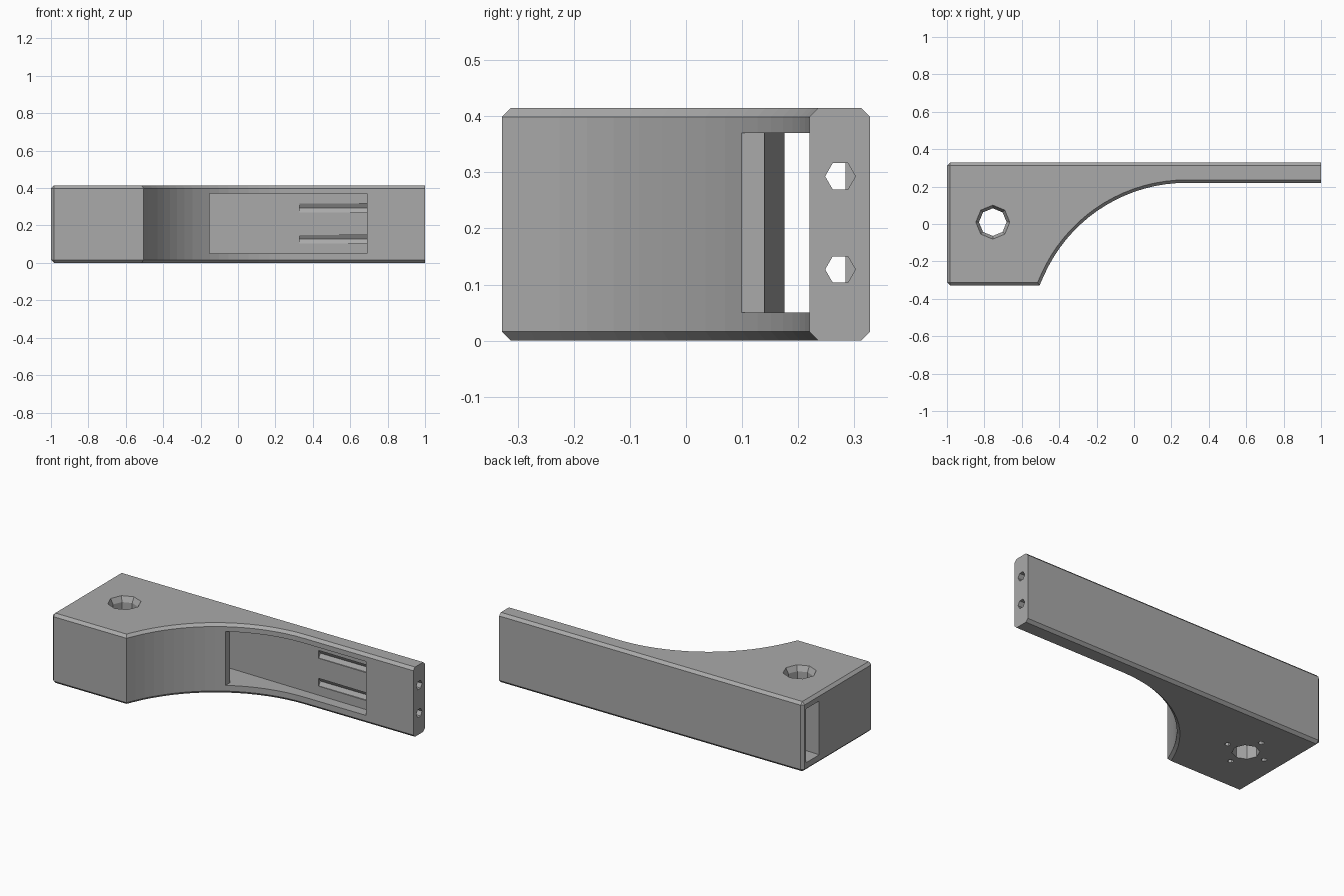
import bpy, bmesh, math
from mathutils import Matrix

if "Cube" in bpy.data.objects:
    bpy.data.objects.remove(bpy.data.objects["Cube"], do_unlink=True)

HEIGHT = 0.415
BACK, FRONT = 0.328, -0.328

grey = bpy.data.materials.new("plain grey")
grey.use_nodes = True
colour = (0.4, 0.4, 0.4, 1)
grey.diffuse_color = colour
grey.node_tree.nodes["Principled BSDF"].inputs["Base Color"].default_value = colour


def finish(name, bm):
    bmesh.ops.recalc_face_normals(bm, faces=bm.faces)
    mesh = bpy.data.meshes.new(name)
    bm.to_mesh(mesh)
    bm.free()
    mesh.materials.append(grey)
    obj = bpy.data.objects.new(name, mesh)
    bpy.context.collection.objects.link(obj)
    return obj


def prism(points, z0, z1):
    bm = bmesh.new()
    face = bm.faces.new([bm.verts.new((x, y, z0)) for x, y in points])
    new = bmesh.ops.extrude_face_region(bm, geom=[face])["geom"]
    bmesh.ops.translate(bm, vec=(0, 0, z1 - z0),
                        verts=[v for v in new if isinstance(v, bmesh.types.BMVert)])
    return bm


def rod(r1, r2, length, sides, centre, axis="Z"):
    bm = bmesh.new()
    turn = Matrix.Rotation(math.pi / 2, 4, "Y") if axis == "X" else Matrix()
    bmesh.ops.create_cone(bm, cap_ends=True, segments=sides, radius1=r1, radius2=r2,
                          depth=length, matrix=Matrix.Translation(centre) @ turn)
    return bm


def cut(body, name, bm):
    cutter = finish(name, bm)
    cutter.hide_render = True
    mod = body.modifiers.new(name, "BOOLEAN")
    mod.operation, mod.solver, mod.object = "DIFFERENCE", "EXACT", cutter
    bpy.context.view_layer.objects.active = body
    bpy.ops.object.modifier_apply(modifier=name)
    bpy.data.objects.remove(cutter, do_unlink=True)


# Bracket body: wide block sweeping along an arc into a thin arm
RADIUS, ARC_X, ARM_Y = 0.833, 0.28, 0.22
start = math.atan2(FRONT - ARM_Y + RADIUS, -0.505 - ARC_X)
steps = 18
outline = [(1, BACK), (-1, BACK), (-1, FRONT)]
for i in range(steps + 1):
    a = start + (math.pi / 2 - start) * i / steps
    outline.append((ARC_X + RADIUS * math.cos(a), ARM_Y - RADIUS + RADIUS * math.sin(a)))
outline[3] = (-0.505, FRONT)
outline.append((1, ARM_Y))
bm = prism(outline, 0, HEIGHT)

# Chamfered rims, leaving the arm tip square
rims = []
for e in bm.edges:
    a, b = e.verts
    tip = a.co.x > 0.99 and b.co.x > 0.99
    flat = abs(a.co.z - b.co.z) < 0.001
    far_end = a.co.x < -0.99 and b.co.x < -0.99
    if (flat and not tip) or far_end:
        rims.append(e)
bmesh.ops.bevel(bm, geom=rims, offset=0.016, segments=1, affect="EDGES")
body = finish("bracket_body", bm)

# Front pocket joined to a cable channel that opens at the wide end
channel = [(-1.1, 0.18), (-0.152, 0.14), (-0.152, -0.2), (0.69, -0.2), (0.69, 0.28), (-1.1, 0.303)]
cut(body, "cable_pocket", prism(channel, 0.05, 0.37))

# Screw holes in the arm tip, running on as grooves in the pocket wall
for z in (0.127, 0.293):
    cut(body, "tip_screw_hole", rod(0.027, 0.027, 0.77, 6, (0.715, 0.275, z), "X"))

# Main mounting hole with a countersunk top
HX, HY = -0.755, 0.01
cut(body, "mounting_hole", rod(0.074, 0.074, 1, 8, (HX, HY, 0.2)))
cut(body, "countersink", rod(0.07, 0.092, 0.04, 8, (HX, HY, HEIGHT - 0.018)))

# Four blind pilot holes around it underneath
for i in range(4):
    a = i * math.pi / 2
    place = (HX + 0.125 * math.cos(a), HY + 0.125 * math.sin(a), 0.04)
    cut(body, "pilot_hole", rod(0.016, 0.016, 0.12, 6, place))
